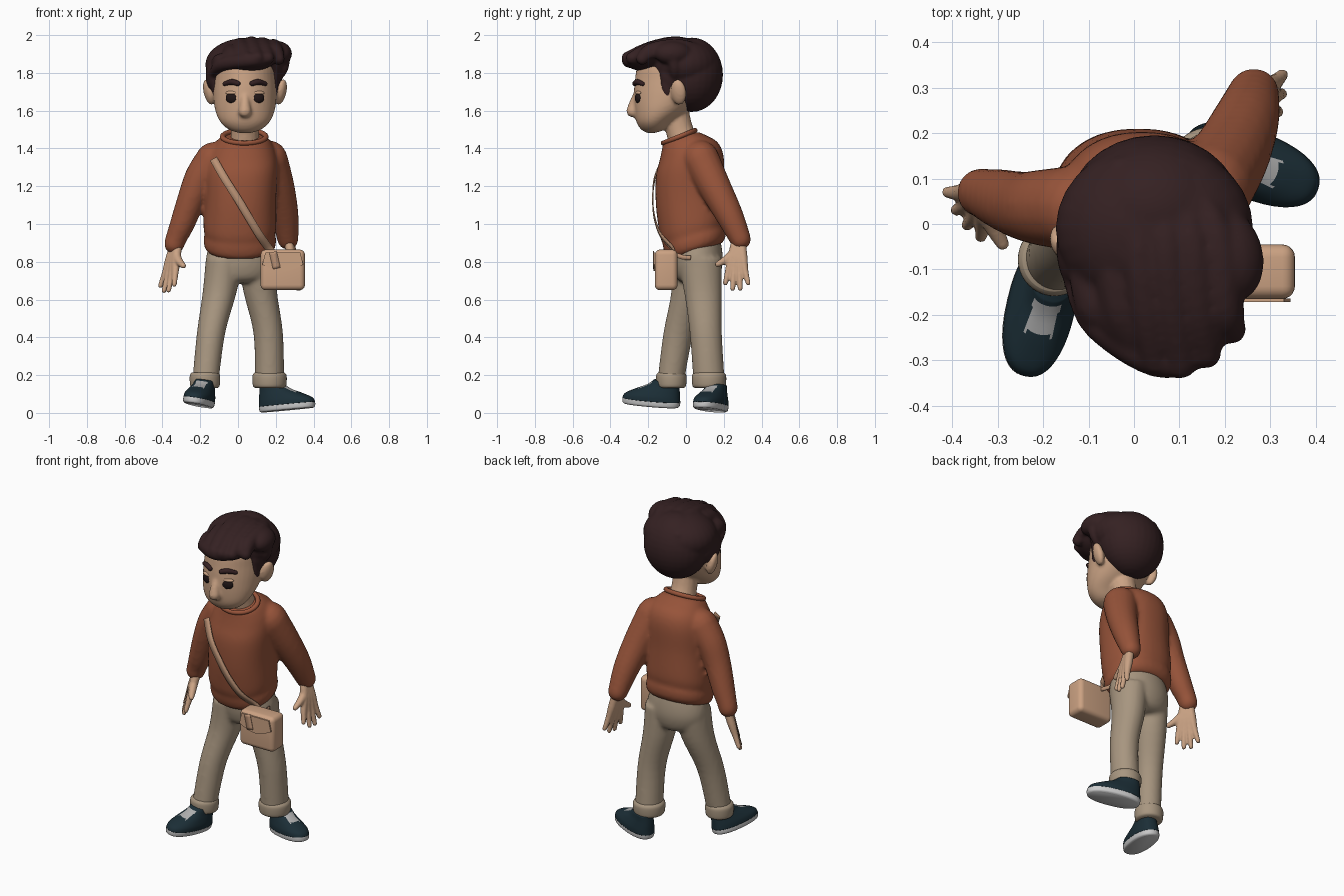
import bpy
import bmesh
from math import sin, cos, pi, sqrt, copysign
from mathutils import Vector, Matrix, Euler

if "Cube" in bpy.data.objects:
    bpy.data.objects.remove(bpy.data.objects["Cube"])


def material(name, red, green, blue):
    mat = bpy.data.materials.new(name)
    mat.use_nodes = True
    mat.diffuse_color = (red, green, blue, 1)
    shader = next(n for n in mat.node_tree.nodes if n.type == "BSDF_PRINCIPLED")
    shader.inputs["Base Color"].default_value = (red, green, blue, 1)
    shader.inputs["Roughness"].default_value = 0.8
    return mat


skin = material("skin", .6, .37, .235)
hair_brown = material("dark_brown_hair", .035, .015, .016)
rust = material("rust_wool", .31, .088, .042)
khaki = material("khaki_cloth", .39, .305, .216)
navy = material("navy_shoe", .011, .027, .037)
sole_white = material("sole_white", .6, .6, .6)
lace_grey = material("lace_grey", .42, .42, .42)
tan = material("tan_leather", .6, .36, .225)
strap_tan = material("strap_tan", .5, .29, .18)
eye_dark = material("eye_dark", .015, .008, .008)


def finish(name, bm, *mats, voxel=0, relax=4):
    """Turn a bmesh into a smooth object, optionally fusing its pieces."""
    bmesh.ops.recalc_face_normals(bm, faces=bm.faces)
    mesh = bpy.data.meshes.new(name)
    bm.to_mesh(mesh)
    bm.free()
    mesh.shade_smooth()
    for mat in mats:
        mesh.materials.append(mat)
    obj = bpy.data.objects.new(name, mesh)
    bpy.context.collection.objects.link(obj)
    if voxel:
        fuse = obj.modifiers.new("fuse", "REMESH")
        fuse.mode = "VOXEL"
        fuse.voxel_size = voxel
        fuse.use_smooth_shade = True
        soften = obj.modifiers.new("soften", "SMOOTH")
        soften.factor = 0.5
        soften.iterations = relax
    return obj


def spline(rows, steps=5):
    """Catmull-Rom through rows of any width."""
    rows = [Vector(r) for r in rows]
    out = []
    for i in range(len(rows) - 1):
        p, q = rows[i], rows[i + 1]
        m = (q - rows[max(i - 1, 0)]) / 2
        n = (rows[min(i + 2, len(rows) - 1)] - p) / 2
        for k in range(steps):
            t = k / steps
            h = t * t * (3 - 2 * t)
            out.append(p * (1 - h) + q * h + m * (t * (1 - t) ** 2) - n * (t * t * (1 - t)))
    return out + [rows[-1]]


def skin_rings(bm, rings):
    loops = [[bm.verts.new(p) for p in ring] for ring in rings]
    for a, b in zip(loops, loops[1:]):
        for i in range(len(a)):
            j = (i + 1) % len(a)
            bm.faces.new((a[i], a[j], b[j], b[i]))
    bm.faces.new(loops[0])
    bm.faces.new(loops[-1])


def stack(bm, rows, power=1, shear=0, sides=40):
    """Horizontal rounded sections: x, y, z, half width, half depth."""
    rings = []
    for x, y, z, a, b in spline(rows):
        ring = []
        for i in range(sides):
            c, s = cos(2 * pi * i / sides), sin(2 * pi * i / sides)
            dy = b * copysign(abs(s) ** power, s)
            ring.append(Vector((x + a * copysign(abs(c) ** power, c), y + dy, z + shear * dy)))
        rings.append(ring)
    skin_rings(bm, rings)


def limb(bm, *rows, sides=16):
    """Round tube with domed ends: x, y, z, radius."""
    path = [(Vector(p[:3]), p[3]) for p in spline(rows)]
    first = (path[0][0] - path[1][0]).normalized()
    last = (path[-1][0] - path[-2][0]).normalized()
    angles = [pi * k / 8 for k in (1, 2, 3)]
    head = [(path[0][0] + first * path[0][1] * sin(t), path[0][1] * cos(t)) for t in reversed(angles)]
    tail = [(path[-1][0] + last * path[-1][1] * sin(t), path[-1][1] * cos(t)) for t in angles]
    path = head + path + tail
    side = first.orthogonal()
    rings = []
    for i, (p, r) in enumerate(path):
        t = (path[min(i + 1, len(path) - 1)][0] - path[max(i - 1, 0)][0]).normalized()
        side = (side - t * side.dot(t)).normalized()
        up = t.cross(side)
        rings.append([p + (side * cos(2 * pi * k / sides) + up * sin(2 * pi * k / sides)) * r
                      for k in range(sides)])
    skin_rings(bm, rings)


def ball(bm, loc, size, turn=(0, 0, 0)):
    bmesh.ops.create_uvsphere(bm, u_segments=28, v_segments=18, radius=1,
                              matrix=Matrix.LocRotScale(Vector(loc), Euler(turn), Vector(size)))


MID = .037  # centre line of the head

# Head, nose, ears and neck
bm = bmesh.new()
stack(bm, [(MID, -.185, 1.482, .03, .02), (MID, -.175, 1.50, .085, .062), (MID, -.165, 1.54, .13, .097),
           (MID, -.13, 1.6, .157, .143), (MID, -.09, 1.68, .168, .187), (MID, -.065, 1.76, .168, .205),
           (MID, -.06, 1.84, .16, .195), (MID, -.06, 1.91, .12, .14), (MID, -.06, 1.94, .05, .06)])
limb(bm, (MID, -.255, 1.7, .018), (MID, -.275, 1.64, .026), (MID, -.281, 1.598, .035))
limb(bm, (MID, .0, 1.4, .085), (MID, -.035, 1.5, .073), (MID, -.06, 1.6, .075))
for side in (-1, 1):
    ball(bm, (MID + side * .19, -.04, 1.698), (.027, .043, .07), (0, side * .25, side * -.35))
finish("head", bm, skin, voxel=.009, relax=3)


def face_y(x):
    return -.077 - .196 * sqrt(1 - ((x - MID) / .168) ** 2)


# Eyes, lids and brows
for label, side in (("right", -1), ("left", 1)):
    x = MID + side * .071
    y = face_y(x)
    bm = bmesh.new()
    ball(bm, (x, y, 1.667), (.032, .014, .027), (0, 0, side * .3))
    finish(label + "_eye", bm, eye_dark)
    bm = bmesh.new()
    ball(bm, (x, y + .003, 1.694), (.034, .014, .011), (0, 0, side * .3))
    finish(label + "_eyelid", bm, skin)
    bm = bmesh.new()
    inner, outer = MID + side * .038, MID + side * .108
    limb(bm, (inner, face_y(inner) - .002, 1.744, .014), (x, y - .002, 1.752, .015),
         (outer, face_y(outer) - .002, 1.742, .011))
    finish(label + "_eyebrow", bm, hair_brown)

# Hair: skull mass, sideburns and swept locks fused together
bm = bmesh.new()
ball(bm, (.045, .03, 1.79), (.192, .166, .197))
ball(bm, (.045, -.01, 1.845), (.218, .19, .14))
ball(bm, (.06, -.18, 1.882), (.15, .135, .066), (.25, 0, 0))
ball(bm, (.215, -.07, 1.905), (.07, .1, .062), (0, .3, .2))
for side, out in ((-1, .17), (1, .152)):
    ball(bm, (MID + side * out, -.05, 1.79), (.038, .09, .09))
    ball(bm, (MID + side * .153, -.1, 1.73), (.022, .034, .075), (.15, 0, 0))
for i in range(6):
    x = -.085 + i * .056
    dx = x - .07
    top = 1.95 - dx * dx * (4 if dx < 0 else .9)
    limb(bm, (.045 + dx * .5, .12, 1.9, .03), (x - .015, -.03, top, .043),
         (x, -.18, top * .7 + .56, .045), (x + .02, 5 * dx * dx - .31, top * .4 + 1.1, .033))
limb(bm, (-.13, -.13, 1.8, .025), (-.08, -.22, 1.845, .035), (.05, -.3, 1.865, .038),
     (.14, -.275, 1.875, .038), (.215, -.19, 1.9, .03))
limb(bm, (.25, -.07, 1.9, .03), (.235, -.06, 1.82, .03), (.205, -.06, 1.76, .015))
finish("hair", bm, hair_brown, voxel=.0095, relax=3)

# Sweater: body and sleeves fused, with a rolled hem and collar
bm = bmesh.new()
stack(bm, [(.01, .05, .855, .165, .14), (.01, .05, .88, .187, .158), (.01, .045, .92, .192, .165),
           (.01, .04, .945, .187, .164), (.01, .035, 1.0, .193, .175), (.015, .022, 1.15, .188, .181),
           (.02, .02, 1.3, .19, .18), (.025, .015, 1.385, .174, .154), (.03, -.01, 1.435, .142, .116),
           (.032, -.03, 1.46, .115, .093)], power=.88, shear=.3)
limb(bm, (-.13, .035, 1.34, .095), (-.195, .036, 1.25, .086), (-.243, .04, 1.14, .076),
     (-.295, .056, 1.0, .066), (-.325, .066, .93, .057), (-.337, .069, .895, .055))
limb(bm, (.165, .078, 1.345, .098), (.212, .15, 1.2, .087), (.247, .228, 1.05, .074), (.264, .288, .92, .057))
finish("sweater", bm, rust, voxel=.0115, relax=6)
bpy.ops.mesh.primitive_torus_add(location=(.033, -.036, 1.462), rotation=(.38, 0, 0), major_segments=40,
                                 minor_segments=12, major_radius=.102, minor_radius=.013)
collar = bpy.context.object
collar.name = "collar"
collar.scale = (1.12, .9, 1)
collar.data.shade_smooth()
collar.data.materials.append(rust)


# Hands: four fingers and a thumb fanned from the wrist
def hand(name, wrist, down, spread):
    wrist, down, spread = Vector(wrist), Vector(down).normalized(), Vector(spread).normalized()
    place = lambda along, across, radius: (*(wrist + down * along + spread * across), radius)
    bm = bmesh.new()
    for k in (-1.5, -.5, .5, 1.5):
        tip = .21 - .015 * k * k
        limb(bm, place(-.04, k * .011, .024), place(.04, k * .02, .024),
             place(.11, k * .03, .018), place(tip, k * .041 - .004, .013))
    limb(bm, place(.0, .01, .024), place(.045, .055, .022), place(.075, .105, .015))
    finish(name, bm, skin, voxel=.006, relax=3)


hand("right_hand", (-.338, .058, .845), (-.2, -.24, -1), (.58, -.78, .05))
hand("left_hand", (.28, .275, .86), (.2, -.06, -1), (-.2, -1, 0))

# Trousers: hips and two legs fused
bm = bmesh.new()
stack(bm, [(.015, .05, .96, .13, .11), (.015, .055, .9, .165, .13), (.015, .06, .8, .185, .135),
           (.015, .06, .72, .16, .115), (.015, .06, .69, .1, .08)])
stack(bm, [(-.07, .045, .82, .1, .12), (-.097, .022, .64, .09, .1), (-.143, -.04, .42, .075, .08),
           (-.172, -.08, .17, .07, .071)])
stack(bm, [(.1, .07, .82, .1, .12), (.118, .09, .64, .089, .1), (.16, .105, .42, .078, .085),
           (.167, .122, .17, .077, .083)])
finish("trousers", bm, khaki, voxel=.0115, relax=5)
for label, x, y, r in (("right", -.175, -.078, .078), ("left", .167, .122, .088)):
    bm = bmesh.new()
    stack(bm, [(x, y, .132, r * .85, r * .85), (x, y, .145, r, r), (x, y, .195, r * 1.03, r * 1.03),
               (x, y, .214, r * .9, r * .9)])
    finish(label + "_trouser_cuff", bm, khaki)

# Shoes: upper with laces chosen by region, and a pale sole, toes tipped up
for label, spot, turn in (("right", (-.21, -.185, .04), (-.09, .13, -.24)),
                          ("left", (.262, .13, .015), (-.09, 0, 1.2))):
    upper, sole = bmesh.new(), bmesh.new()
    stack(sole, [(0, 0, 0, .064, .146), (0, 0, .008, .073, .154), (0, 0, .03, .075, .156),
                 (0, 0, .036, .07, .15)], power=.86)
    stack(upper, [(0, 0, .03, .075, .156), (0, .005, .055, .073, .148), (0, .03, .083, .064, .12),
                  (0, .058, .11, .055, .088), (0, .075, .14, .05, .066)], power=.86, sides=64)
    for face in upper.faces:
        c = face.calc_center_median()
        if abs(c.x) < .03 and -.065 < c.y < .04 and .06 < c.z < .13:
            face.material_index = 1
    for bm in (sole, upper):
        bm.transform(Matrix.LocRotScale(Vector(spot), Euler(turn), None))
    finish(label + "_shoe", upper, navy, lace_grey)
    finish(label + "_sole", sole, sole_white)

# Shoulder bag with a curved flap
bm = bmesh.new()
bmesh.ops.create_cube(bm, matrix=Matrix.LocRotScale(Vector((.237, -.105, .757)), None, Vector((.235, .12, .215))))
bmesh.ops.bevel(bm, geom=bm.edges[:], offset=.028, segments=5, profile=.5, affect="EDGES")
finish("bag", bm, tan)
bm = bmesh.new()
outline = [(.145, .85), (.33, .85)]
outline += [(.345 - .216 * k / 12, .785 - .035 * sin(pi * k / 12)) for k in range(13)]
bm.faces.new([bm.verts.new((x, -.168, z)) for x, z in outline])
flap = finish("bag_flap", bm, tan)
flap.data.shade_flat()
thick = flap.modifiers.new("thickness", "SOLIDIFY")
thick.thickness, thick.offset = .008, 0


# Strap: flat ribbon across the chest, a short tail at the hip and a tab on the flap
def ribbon(name, points, width, facing):
    path = spline(points)
    bm = bmesh.new()
    edges = []
    for i, p in enumerate(path):
        t = path[min(i + 1, len(path) - 1)] - path[max(i - 1, 0)]
        across = t.cross(Vector(facing)).normalized() * width / 2
        edges.append((bm.verts.new(p - across), bm.verts.new(p + across)))
    for a, b in zip(edges, edges[1:]):
        bm.faces.new((a[0], a[1], b[1], b[0]))
    band = finish(name, bm, strap_tan)
    thick = band.modifiers.new("thickness", "SOLIDIFY")
    thick.thickness, thick.offset = .006, 0


ribbon("strap", [(-.13, -.122, 1.345), (-.07, -.166, 1.24), (.0, -.176, 1.13), (.06, -.166, 1.03),
                 (.115, -.133, .94), (.165, -.07, .87), (.19, -.06, .835)], .042, (0, -1, 0))
ribbon("strap_tail", [(.2, -.06, .84), (.203, -.02, .825), (.198, .025, .82)], .024, (1, 0, 0))
ribbon("strap_tab", [(.185, -.173, .852), (.205, -.173, .765)], .04, (0, -1, 0))
